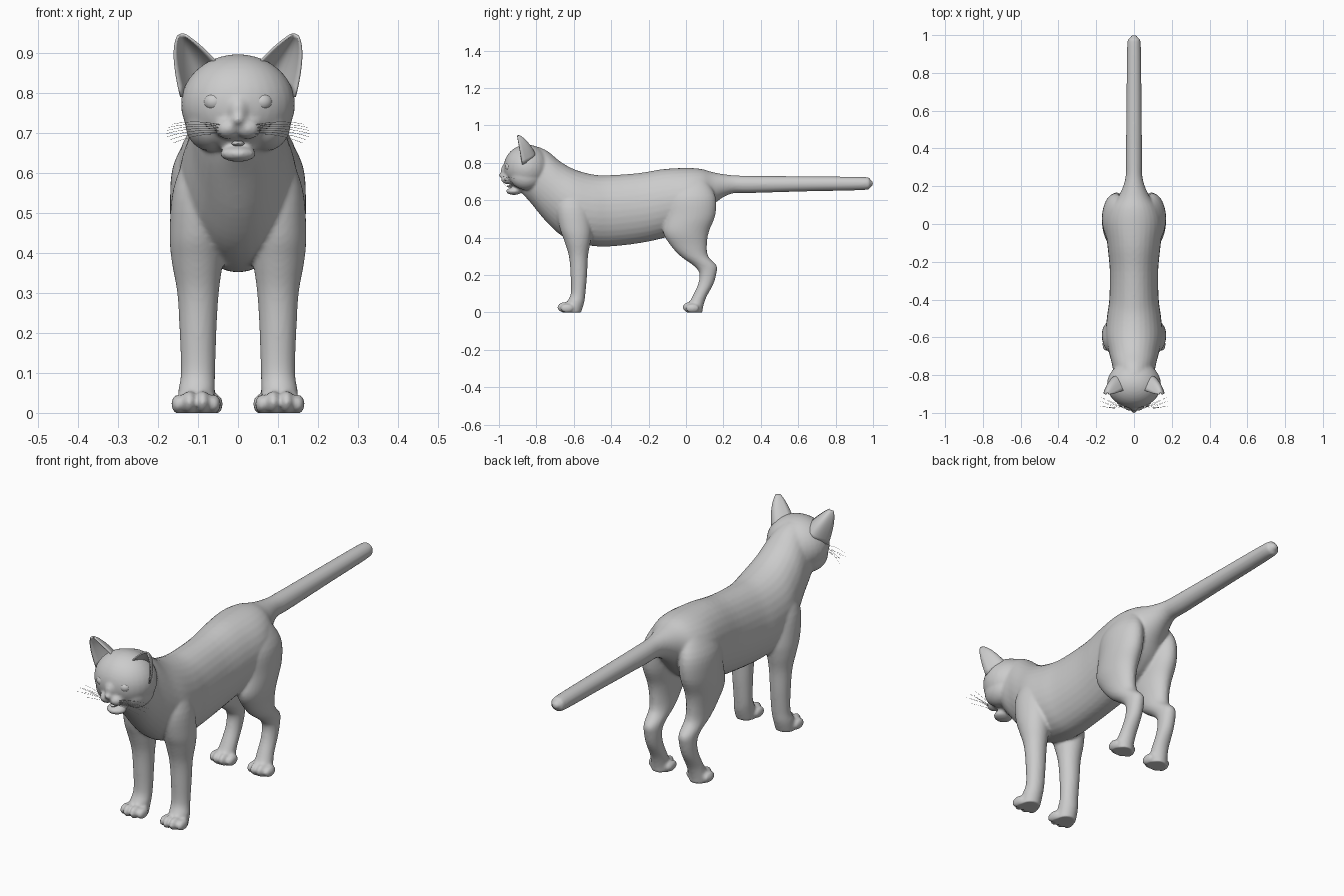
import bpy, bmesh, math
from mathutils import Vector, Matrix

if "Cube" in bpy.data.objects:
    bpy.data.objects.remove(bpy.data.objects["Cube"])


def spline(rows, steps=4):
    """Catmull-Rom interpolation through tuples of numbers."""
    out = []
    for i in range(len(rows) - 1):
        p0, p1 = rows[max(i - 1, 0)], rows[i]
        p2, p3 = rows[i + 1], rows[min(i + 2, len(rows) - 1)]
        for k in range(steps):
            t = k / steps
            out.append([0.5 * (2 * b + (c - a) * t + (2 * a - 5 * b + 4 * c - d) * t * t
                               + (3 * b - a - 3 * c + d) * t ** 3)
                        for a, b, c, d in zip(p0, p1, p2, p3)])
    return out + [list(rows[-1])]


def loft(bm, rings):
    """Skin closed rings of points and cap both ends."""
    loops = [[bm.verts.new(p) for p in ring] for ring in rings]
    n = len(loops[0])
    faces = [bm.faces.new(loops[0]), bm.faces.new(loops[-1][::-1])]
    for a, b in zip(loops, loops[1:]):
        for i in range(n):
            j = (i + 1) % n
            faces.append(bm.faces.new((a[j], a[i], b[i], b[j])))
    bmesh.ops.recalc_face_normals(bm, faces=faces)


def blob(bm, centre, radii):
    m = Matrix.Translation(centre) @ Matrix.Diagonal((*radii, 1))
    bmesh.ops.create_uvsphere(bm, u_segments=32, v_segments=20, radius=1, matrix=m)


def to_object(bm, name):
    mesh = bpy.data.meshes.new(name)
    bm.to_mesh(mesh)
    bm.free()
    for p in mesh.polygons:
        p.use_smooth = True
    ob = bpy.data.objects.new(name, mesh)
    bpy.context.collection.objects.link(ob)
    return ob


CIRCLE = [(math.cos(a), math.sin(a)) for a in (2 * math.pi * i / 32 for i in range(32))]
bm = bmesh.new()

# torso, neck and tail: y, top z, bottom z, half width
TRUNK = [(-.88, .80, .64, .05), (-.83, .885, .585, .10), (-.75, .868, .488, .115),
         (-.67, .805, .413, .135), (-.59, .762, .373, .15), (-.49, .736, .354, .143),
         (-.40, .734, .353, .131), (-.25, .745, .370, .128), (-.12, .766, .398, .14),
         (0, .772, .44, .152), (.08, .767, .50, .13), (.15, .748, .58, .08),
         (.24, .734, .634, .046), (.35, .730, .638, .043), (.65, .727, .647, .04),
         (.95, .724, .654, .036), (.98, .714, .666, .025), (1.0, .70, .68, .012)]
loft(bm, [[(w * c, y, (t + b) / 2 + (t - b) / 2 * s) for c, s in CIRCLE]
          for y, t, b, w in spline(TRUNK)])

# legs: z, x, y, x radius, y radius
FRONT_LEG = [(.66, .085, -.61, .04, .05), (.56, .10, -.605, .062, .085),
             (.45, .104, -.59, .067, .085), (.38, .102, -.58, .064, .070),
             (.30, .10, -.575, .052, .051), (.20, .10, -.573, .046, .044),
             (.10, .10, -.577, .043, .039), (.05, .104, -.592, .046, .047),
             (-.005, .105, -.605, .044, .042)]
HIND_LEG = [(.71, .075, .03, .04, .08), (.62, .095, .03, .067, .128),
            (.52, .10, .025, .07, .132), (.43, .10, .0, .065, .122),
            (.36, .098, .014, .054, .098), (.30, .095, .045, .047, .074),
            (.25, .093, .102, .04, .062), (.21, .093, .117, .037, .046),
            (.15, .094, .105, .035, .041), (.08, .096, .07, .038, .038),
            (.03, .10, .048, .043, .044), (-.005, .10, .045, .043, .042)]

# toes: x offset, y offset, radii
TOES = [(-.045, .012, .017, .036, .024), (-.0165, 0, .019, .04, .029),
        (.0165, 0, .019, .04, .029), (.045, .012, .017, .036, .024)]

for s in (-1, 1):
    for leg, px, py in ((FRONT_LEG, .105, -.648), (HIND_LEG, .10, .022)):
        loft(bm, [[(s * (x + rx * c), y + ry * q, z) for c, q in CIRCLE]
                  for z, x, y, rx, ry in spline(leg)])
        for dx, dy, rx, ry, rz in TOES:
            blob(bm, (s * (px + dx), py + dy, rz - .002), (rx, ry, rz))
    # cheeks and whisker pads
    blob(bm, (s * .07, -.855, .725), (.062, .085, .07))
    blob(bm, (s * .025, -.952, .712), (.033, .037, .027))

# skull, nose bridge, nose, chin
blob(bm, (0, -.85, .772), (.143, .126, .125))
blob(bm, (0, -.945, .757), (.032, .045, .045))
blob(bm, (0, -.98, .733), (.018, .022, .014))
blob(bm, (0, -.92, .648), (.045, .042, .02))

# fuse everything into one smooth skin
raw = to_object(bm, "body_source")
mod = raw.modifiers.new("fuse", 'REMESH')
mod.mode, mod.voxel_size, mod.use_smooth_shade = 'VOXEL', .007, True
mod = raw.modifiers.new("soften", 'SMOOTH')
mod.factor, mod.iterations = .5, 5
fused = bpy.data.meshes.new_from_object(
    raw.evaluated_get(bpy.context.evaluated_depsgraph_get()))
for v in fused.vertices:
    v.co.z = max(v.co.z, 0)
body = bpy.data.objects.new("cat_body", fused)
bpy.context.collection.objects.link(body)
bpy.data.objects.remove(raw)

# tongue
bm = bmesh.new()
blob(bm, (0, -.93, .674), (.016, .03, .007))
to_object(bm, "tongue")


def bezier(a, b, c, t):
    return a * (1 - t) ** 2 + b * 2 * t * (1 - t) + c * t * t


BASE = [Vector(p) for p in ((.035, -.87, .855), (.10, -.735, .855), (.142, -.875, .79))]
MID = [Vector(p) for p in ((.085, -.892, .908), (.128, -.80, .915), (.158, -.892, .885))]
TIP = [Vector(p) for p in ((.132, -.902, .945), (.142, -.886, .949), (.15, -.902, .942))]

for s, side in ((-1, "right"), (1, "left")):
    # ear: a scooped shell open to the front
    bm = bmesh.new()
    grid = []
    for i in range(11):
        u = i / 10
        grid.append([])
        for j in range(13):
            rows = [bezier(*r, j / 12) for r in (BASE, MID, TIP)]
            p = bezier(rows[0], rows[1] * 2 - (rows[0] + rows[2]) / 2, rows[2], u)
            grid[-1].append(bm.verts.new((s * p.x, p.y, p.z)))
    for a, b in zip(grid, grid[1:]):
        for j in range(12):
            bm.faces.new((a[j], a[j + 1], b[j + 1], b[j]))
    bmesh.ops.recalc_face_normals(bm, faces=bm.faces)
    ear = to_object(bm, side + "_ear")
    shell = ear.modifiers.new("thickness", 'SOLIDIFY')
    shell.thickness, shell.offset = .006, 0

    # eye
    bm = bmesh.new()
    blob(bm, (s * .06, -.943, .778), (.026, .024, .023))
    to_object(bm, side + "_eye")

    # whiskers
    cu = bpy.data.curves.new(side + "_whiskers", 'CURVE')
    cu.dimensions, cu.bevel_depth, cu.bevel_resolution = '3D', .0008, 0
    for k in range(7):
        f = k / 6
        root = Vector((s * .042, -.975 + .012 * (k % 2), .698 + .022 * f))
        end = Vector((s * (.15 + .03 * math.sin(2.2 * f + .4)), -.965 + .05 * (k % 3) / 2,
                      .675 + .047 * f))
        bend = (root + end) / 2 + Vector((0, -.012, .014))
        sp = cu.splines.new('POLY')
        sp.points.add(8)
        for i, pt in enumerate(sp.points):
            pt.co = (*bezier(root, bend, end, i / 8), 1)
            pt.radius = 1 - .07 * i
    bpy.context.collection.objects.link(bpy.data.objects.new(side + "_whiskers", cu))
